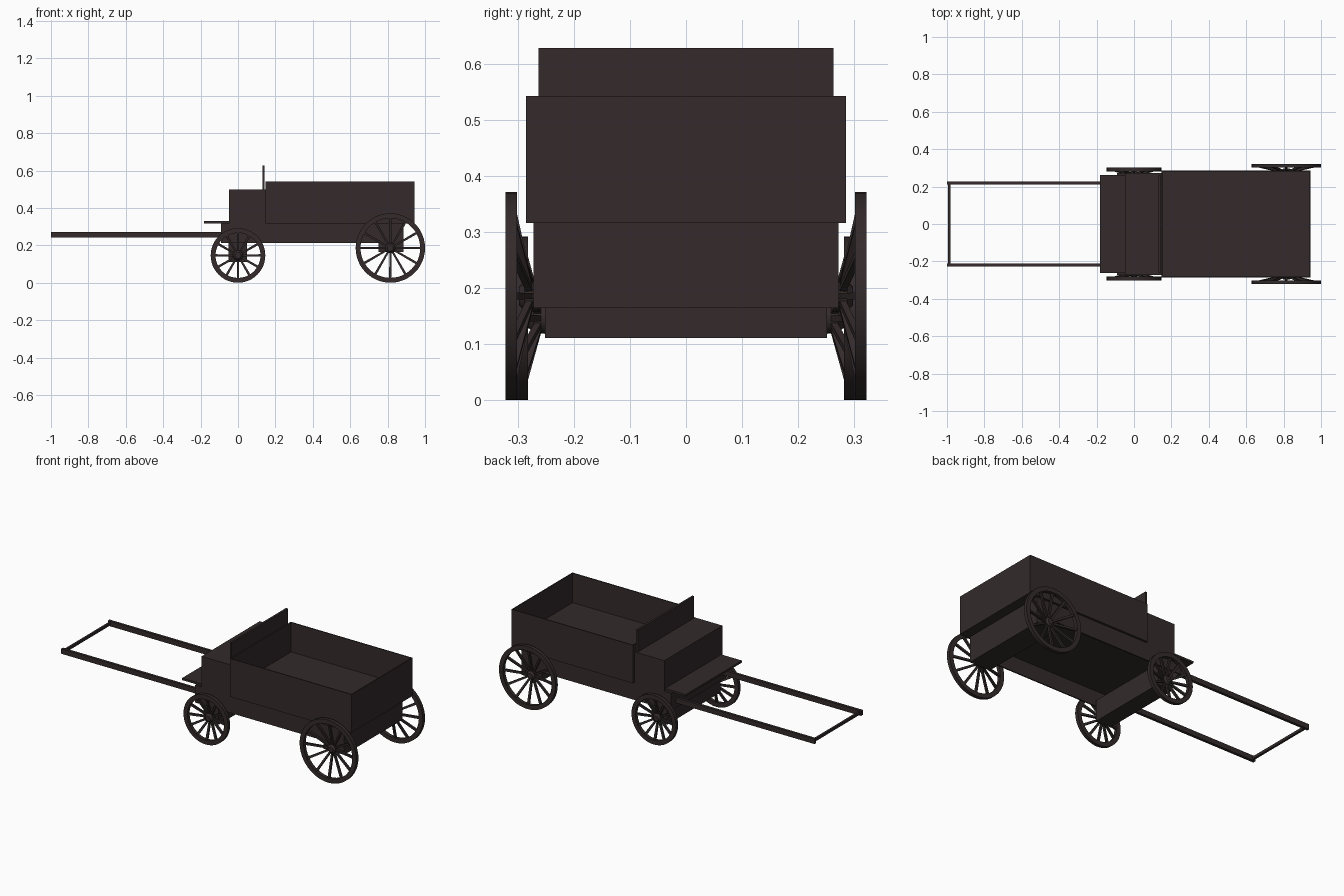
import bpy, bmesh, math
from mathutils import Matrix, Vector

if "Cube" in bpy.data.objects:
    bpy.data.objects.remove(bpy.data.objects["Cube"])

wood = bpy.data.materials.new("dark brown wood")
wood.diffuse_color = (0.033, 0.023, 0.024, 1)
wood.use_nodes = True
wood.node_tree.nodes["Principled BSDF"].inputs["Base Color"].default_value = wood.diffuse_color


def finish(bm, name):
    bmesh.ops.recalc_face_normals(bm, faces=bm.faces)
    me = bpy.data.meshes.new(name)
    bm.to_mesh(me)
    bm.free()
    me.materials.append(wood)
    ob = bpy.data.objects.new(name, me)
    bpy.context.collection.objects.link(ob)
    return ob


def cuboid(bm, x0, x1, y0, y1, z0, z1):
    m = Matrix.Translation(((x0 + x1) / 2, (y0 + y1) / 2, (z0 + z1) / 2))
    bmesh.ops.create_cube(bm, size=1, matrix=m @ Matrix.Diagonal((x1 - x0, y1 - y0, z1 - z0, 1)))


def box(name, x0, x1, y0, y1, z0, z1):
    bm = bmesh.new()
    cuboid(bm, x0, x1, y0, y1, z0, z1)
    return finish(bm, name)


def tub(name, x0, x1, y, z0, z1, wall, depth, side):
    """Box hollowed from the top (side=1) or from below (side=-1)."""
    bm = bmesh.new()
    cuboid(bm, x0, x1, -y, y, z0, z1)
    bm.normal_update()
    face = [f for f in bm.faces if f.normal.z * side > 0.9]
    bmesh.ops.inset_region(bm, faces=face, thickness=wall)
    new = bmesh.ops.extrude_discrete_faces(bm, faces=face)["faces"]
    bmesh.ops.translate(bm, verts=new[0].verts, vec=(0, 0, -side * depth))
    return finish(bm, name)


def lathe(bm, profile, n, cx, cz, s):
    """Closed (radius, y) profile spun round the axle line."""
    rings = []
    for i in range(n):
        a = 2 * math.pi * i / n
        rings.append([bm.verts.new((cx + r * math.cos(a), s * y, cz + r * math.sin(a))) for r, y in profile])
    k = len(profile)
    for i in range(n):
        p, q = rings[i], rings[(i + 1) % n]
        for j in range(k):
            bm.faces.new((p[j], p[(j + 1) % k], q[(j + 1) % k], q[j]))


def wheel(name, cx, r, y_in, y_out, y_hub, s):
    bm = bmesh.new()
    ri = r - 0.026
    # rim and hub
    lathe(bm, [(r, y_in), (r, y_out), (ri, y_out), (ri, y_in)], 48, cx, r, s)
    lathe(bm, [(0.001, y_hub - 0.015), (0.028, y_hub - 0.015), (0.026, y_hub + 0.010),
               (0.016, y_hub + 0.020), (0.001, y_hub + 0.020)], 20, cx, r, s)
    # dished spokes
    ym = (y_in + y_out) / 2
    for i in range(12):
        a = 2 * math.pi * i / 12
        d, t = Vector((math.cos(a), 0, math.sin(a))), Vector((-math.sin(a), 0, math.cos(a)))
        ends = []
        for rad, y, w in ((0.018, y_hub, 0.005), (ri + 0.006, ym, 0.0065)):
            c = Vector((cx, s * y, r)) + d * rad
            ends.append([bm.verts.new(c + t * (u * w) + Vector((0, v * 0.006, 0)))
                         for u, v in ((-1, -1), (1, -1), (1, 1), (-1, 1))])
        p, q = ends
        for j in range(4):
            bm.faces.new((p[j], p[(j + 1) % 4], q[(j + 1) % 4], q[j]))
        bm.faces.new(p)
        bm.faces.new(q)
    ob = finish(bm, name)
    bpy.context.view_layer.objects.active = ob
    ob.select_set(True)
    bpy.ops.object.shade_smooth_by_angle(angle=math.radians(30))
    ob.select_set(False)


# body
tub("cargo_box", 0.147, 0.944, 0.285, 0.316, 0.542, 0.008, 0.175, 1)
tub("under_frame", -0.092, 0.886, 0.272, 0.213, 0.316, 0.010, 0.090, -1)
box("seat", -0.048, 0.147, -0.272, 0.272, 0.316, 0.498)
box("seat_back", 0.131, 0.143, -0.263, 0.263, 0.49, 0.628)
box("footboard", -0.182, -0.04, -0.263, 0.263, 0.318, 0.330)

# axle blocks
box("front_axle_block", -0.051, 0.049, -0.251, 0.251, 0.111, 0.235)
box("rear_axle_block", 0.752, 0.886, -0.272, 0.272, 0.164, 0.300)

# wheels and draw shafts on both sides
for s, side in ((-1, "right"), (1, "left")):
    wheel("front_wheel_" + side, 0.0, 0.146, 0.282, 0.302, 0.262, s)
    wheel("rear_wheel_" + side, 0.8145, 0.1855, 0.301, 0.322, 0.278, s)
    y = s * 0.218
    box("shaft_" + side, -1.0, -0.085, y - 0.008, y + 0.008, 0.241, 0.271)
box("shaft_crossbar", -0.994, -0.982, -0.218, 0.218, 0.248, 0.264)
